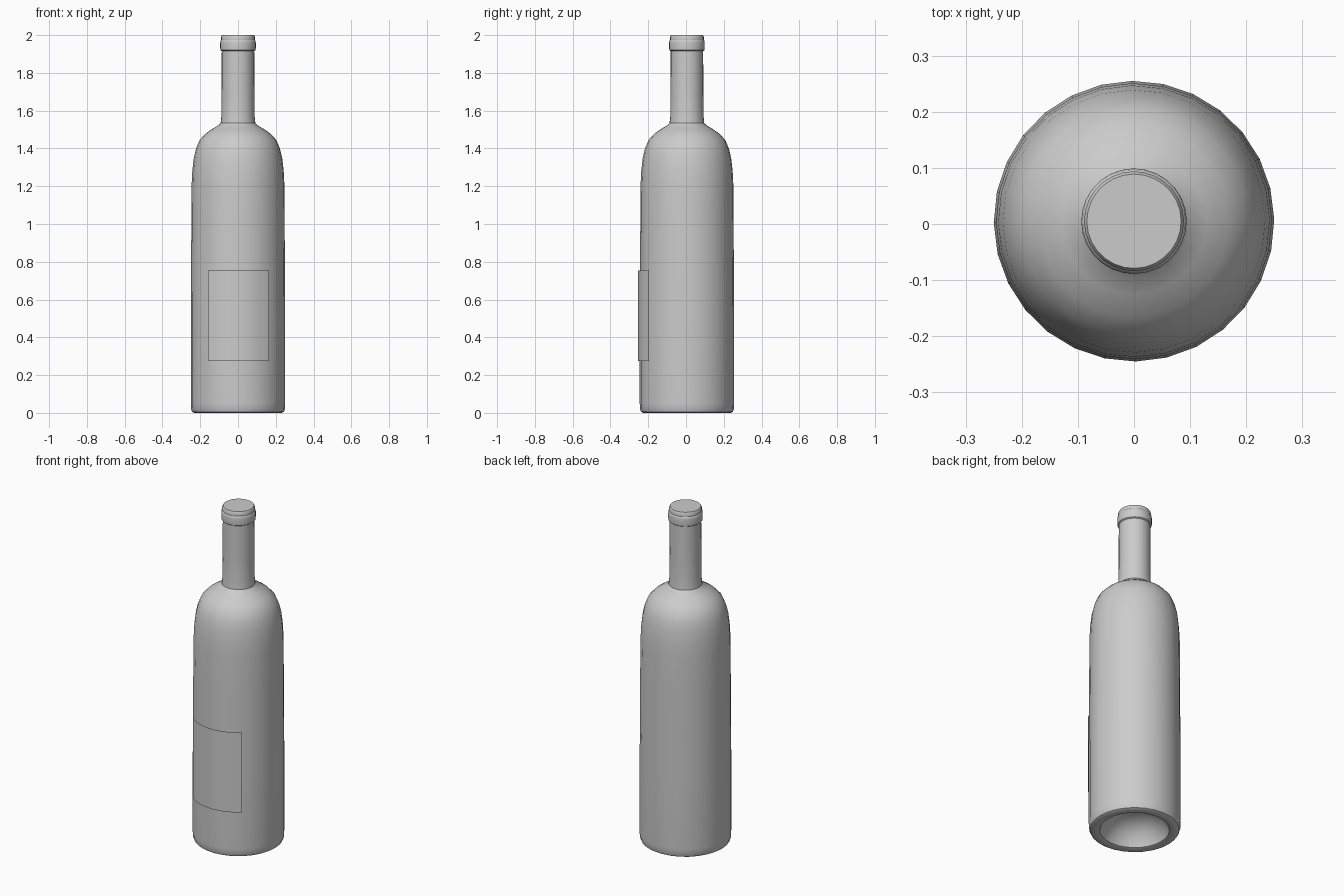
import bpy, bmesh, math

if "Cube" in bpy.data.objects:
    bpy.data.objects.remove(bpy.data.objects["Cube"])

SIDES = 28
STEP = 2 * math.pi / SIDES
OFFSET = math.radians(0.7)
CY = 0.005  # bottle axis, label sticks out to the front

grey = bpy.data.materials.new("plain grey")
grey.diffuse_color = (0.6, 0.6, 0.6, 1)
grey.use_nodes = True
grey.node_tree.nodes["Principled BSDF"].inputs["Base Color"].default_value = grey.diffuse_color


def finish(bm, name, angle):
    me = bpy.data.meshes.new(name)
    bm.to_mesh(me)
    bm.free()
    me.materials.append(grey)
    ob = bpy.data.objects.new(name, me)
    bpy.context.collection.objects.link(ob)
    bpy.ops.object.select_all(action='DESELECT')
    ob.select_set(True)
    bpy.context.view_layer.objects.active = ob
    bpy.ops.object.shade_smooth_by_angle(angle=math.radians(angle))
    return ob


def lathe(name, profile, angle=40):
    """Revolve (radius, z) points; radius 0 closes to a single point."""
    bm = bmesh.new()
    rings = []
    for r, z in profile:
        if r == 0:
            rings.append([bm.verts.new((0, CY, z))] * SIDES)
        else:
            rings.append([bm.verts.new((r * math.cos(OFFSET + i * STEP),
                                        CY + r * math.sin(OFFSET + i * STEP), z))
                          for i in range(SIDES)])
    for a, b in zip(rings, rings[1:]):
        for i in range(SIDES):
            j = (i + 1) % SIDES
            quad = list(dict.fromkeys((a[i], a[j], b[j], b[i])))
            bm.faces.new(quad)
    return finish(bm, name, angle)


# glass body with hollow punt underneath and rounded shoulder
lathe("bottle_body", [
    (0, 0.13), (0.06, 0.124), (0.11, 0.105), (0.15, 0.072), (0.178, 0.03), (0.19, 0.004),
    (0.2, 0), (0.232, 0), (0.243, 0.006), (0.249, 0.022), (0.25, 0.05), (0.25, 0.5),
    (0.247, 1.0), (0.246, 1.2), (0.242, 1.28), (0.234, 1.35), (0.222, 1.40),
    (0.203, 1.445), (0.17, 1.48), (0.13, 1.507), (0.1, 1.525), (0.084, 1.545)])

# foil capsule around the neck, with a raised lip ring and closed top
lathe("neck_foil", [
    (0.082, 1.53), (0.092, 1.53), (0.091, 1.545), (0.088, 1.57), (0.087, 1.7),
    (0.086, 1.915), (0.093, 1.92), (0.094, 1.93), (0.094, 1.962), (0.092, 1.972),
    (0.089, 1.975), (0.089, 1.992), (0.084, 2.0), (0, 2.0)])

# curved front label
bm = bmesh.new()
cols = []
for k in range(-3, 4):
    a = -math.pi / 2 + OFFSET + k * STEP
    x, y = 0.259 * math.cos(a), CY + 0.259 * math.sin(a)
    cols.append([bm.verts.new((x, y, z)) for z in (0.275, 0.755)])
for a, b in zip(cols, cols[1:]):
    bm.faces.new((a[0], b[0], b[1], a[1]))
finish(bm, "front_label", 40)
